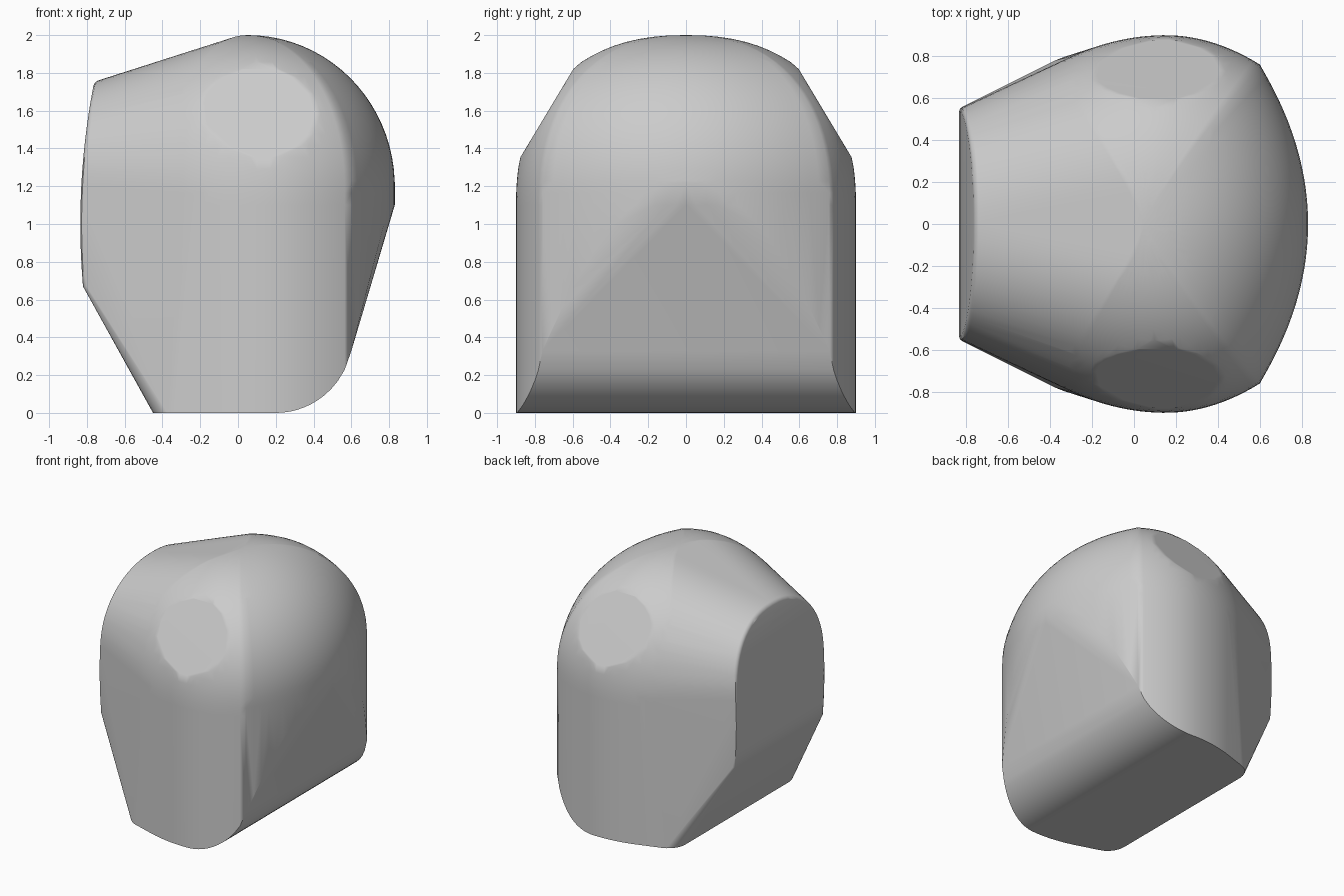
import bpy, bmesh, math
from mathutils import Vector

cube = bpy.data.objects.get("Cube")
if cube:
    bpy.data.objects.remove(cube, do_unlink=True)

CENTRE_X = 0.05


def side_y(x):
    # Bulging side of the plan outline
    k = 0.69 if x > 0.15 else 0.5
    return 0.9 - k * (x - 0.15) ** 2


def underside_z(x):
    # Rounded heel, then the slanted plane up to the widest point
    if x <= 0.2:
        return 0.0
    if x <= 0.6:
        return 0.42 * (1 - math.sqrt(1 - ((x - 0.2) / 0.41) ** 2))
    return 0.33 + (x - 0.6) / 0.23 * 0.89


def superellipse(t, p):
    return max(0.0, 1 - max(0.0, t) ** p) ** (1 / p)


def end_x(z):
    # Gently curved small end
    return -0.835 + 0.13 * max(0.0, z - 1.0) ** 2 + 0.13 * max(0.0, 1.0 - z) ** 2


# Half plan outline: rounded end, then the long side
outline = []
for i in range(14):
    y = 0.76 * i / 14
    outline.append((0.83 - 0.4 * y * y, y))
for i in range(29):
    x = 0.6 - i / 28
    outline.append((x, side_y(x)))

points = []

# Column walls, starting on the underside
for x, y in outline:
    if x > -0.3:
        points.append(Vector((x, y, underside_z(x))))

# Rounded corner of the flat base
for i in range(7):
    a = math.radians(90 * i / 6)
    points.append(Vector((-0.3 - 0.15 * math.sin(a), 0.65 + 0.15 * math.cos(a), 0)))

# Dome
LEVELS = 22
for j in range(LEVELS + 1):
    z = 1.1 + 0.9 * math.sin(math.pi / 2 * j / LEVELS)
    sx = superellipse((z - 1.2) / 0.8, 2)
    sy = superellipse((z - 1.1) / 0.9, 2.3)
    for x, y in outline:
        points.append(Vector((CENTRE_X + (x - CENTRE_X) * sx, y * sy, z)))

# Flat patch on each shoulder
normal = Vector((0, 0.857, 0.514))
for p in points:
    depth = p.dot(normal) - 1.447
    if depth > 0:
        p -= normal * depth

# Small arched end with a softened rim
for inset, shift in ((0, 0.02), (0.008, 0.007), (0.025, 0)):
    for i in range(17):
        a = math.pi / 2 * i / 16
        y = 0.56 * math.cos(a) ** (2 / 2.3) - inset * math.cos(a)
        z = 1.2 + 0.56 * math.sin(a) ** (2 / 2.3) - inset * math.sin(a)
        points.append(Vector((end_x(z) + shift, y, z)))
    for z in (0.67, 0.78, 0.89, 1.0, 1.1):
        points.append(Vector((end_x(z) + shift, 0.56 - inset, z)))

# Skin the mirrored points
bm = bmesh.new()
for p in points:
    bm.verts.new(p)
    if p.y > 0.001:
        bm.verts.new((p.x, -p.y, p.z))
bmesh.ops.remove_doubles(bm, verts=bm.verts, dist=0.002)
bmesh.ops.convex_hull(bm, input=bm.verts)
loose = [v for v in bm.verts if not v.link_faces]
bmesh.ops.delete(bm, geom=loose, context='VERTS')
bmesh.ops.dissolve_limit(bm, angle_limit=math.radians(0.5),
                         verts=bm.verts, edges=bm.edges)
bmesh.ops.recalc_face_normals(bm, faces=bm.faces)

mesh = bpy.data.meshes.new("rounded_body")
bm.to_mesh(mesh)
bm.free()
body = bpy.data.objects.new("rounded_body", mesh)
bpy.context.collection.objects.link(body)

# Plain grey finish
grey = bpy.data.materials.new("light_grey")
grey.use_nodes = True
colour = (0.6, 0.6, 0.6, 1)
grey.diffuse_color = colour
grey.node_tree.nodes["Principled BSDF"].inputs["Base Color"].default_value = colour
mesh.materials.append(grey)

bpy.ops.object.select_all(action='DESELECT')
body.select_set(True)
bpy.context.view_layer.objects.active = body
bpy.ops.object.shade_smooth_by_angle(angle=math.radians(35))
weighted = body.modifiers.new("clean_shading", 'WEIGHTED_NORMAL')
weighted.keep_sharp = True
